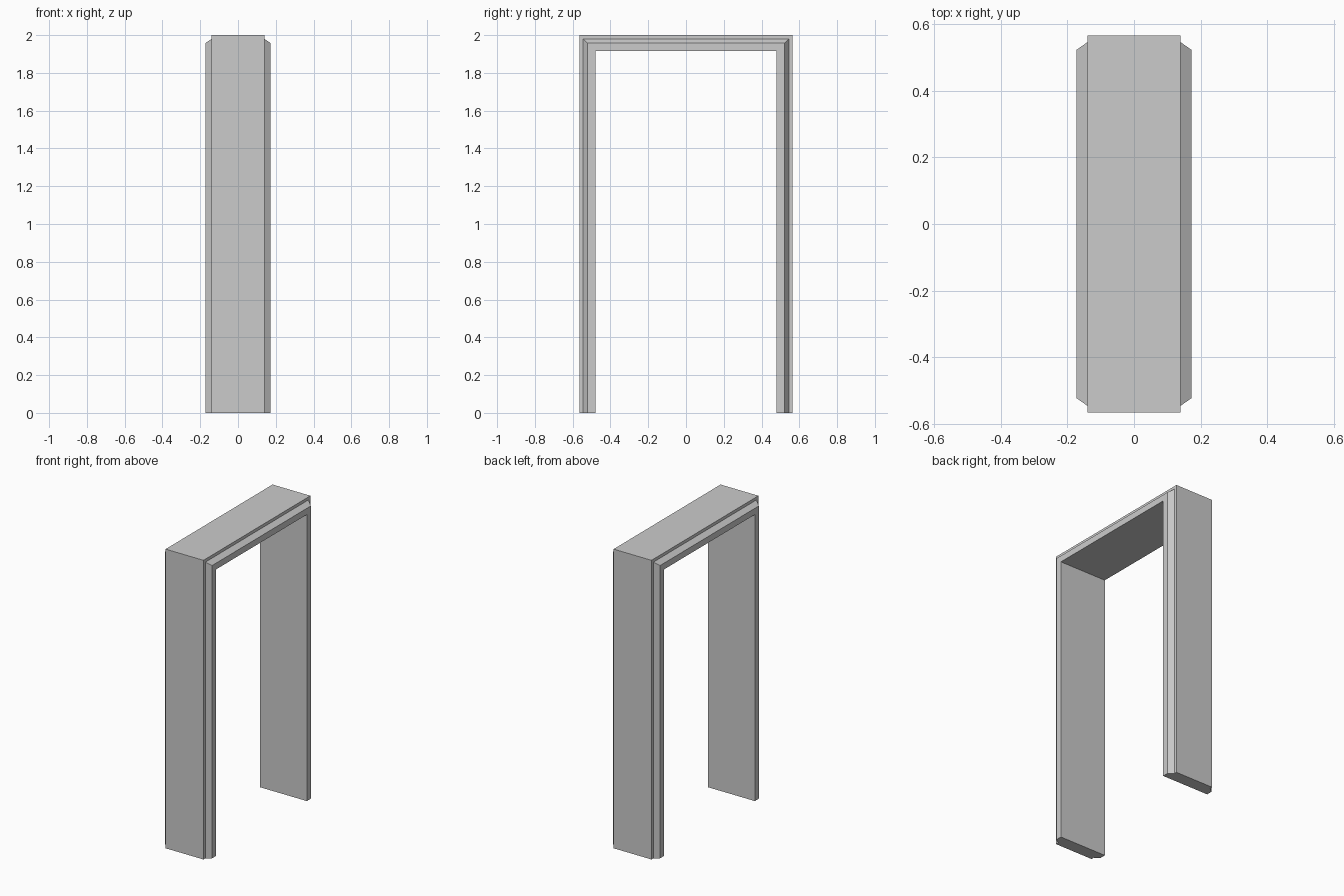
import bpy, bmesh

if "Cube" in bpy.data.objects:
    bpy.data.objects.remove(bpy.data.objects["Cube"])

# Half cross-section of the frame: (x, inset from the outer edge)
half = [(0.14, 0.0), (0.14, 0.02), (0.173, 0.043), (0.173, 0.085)]
profile = half + [(-x, d) for x, d in reversed(half)]

HALF_W, HEIGHT = 0.565, 2.0


def section(bm, side, z_of):
    """One copy of the profile, on the left (-1) or right (1) jamb."""
    return [bm.verts.new((x, side * (HALF_W - d), z_of(d))) for x, d in profile]


bm = bmesh.new()
floor = lambda d: 0.0
mitre = lambda d: HEIGHT - d

# Sweep up one jamb, across the head with mitred corners, down the other jamb
rings = [section(bm, s, f) for s, f in
         ((-1, floor), (-1, mitre), (1, mitre), (1, floor))]
n = len(profile)
for a, b in zip(rings, rings[1:]):
    for i in range(n):
        j = (i + 1) % n
        bm.faces.new((a[i], a[j], b[j], b[i]))

# Feet of the jambs
bm.faces.new(rings[0])
bm.faces.new(rings[-1])
bmesh.ops.recalc_face_normals(bm, faces=bm.faces)

mesh = bpy.data.meshes.new("door_frame")
bm.to_mesh(mesh)
bm.free()
bpy.context.collection.objects.link(bpy.data.objects.new("door_frame", mesh))
